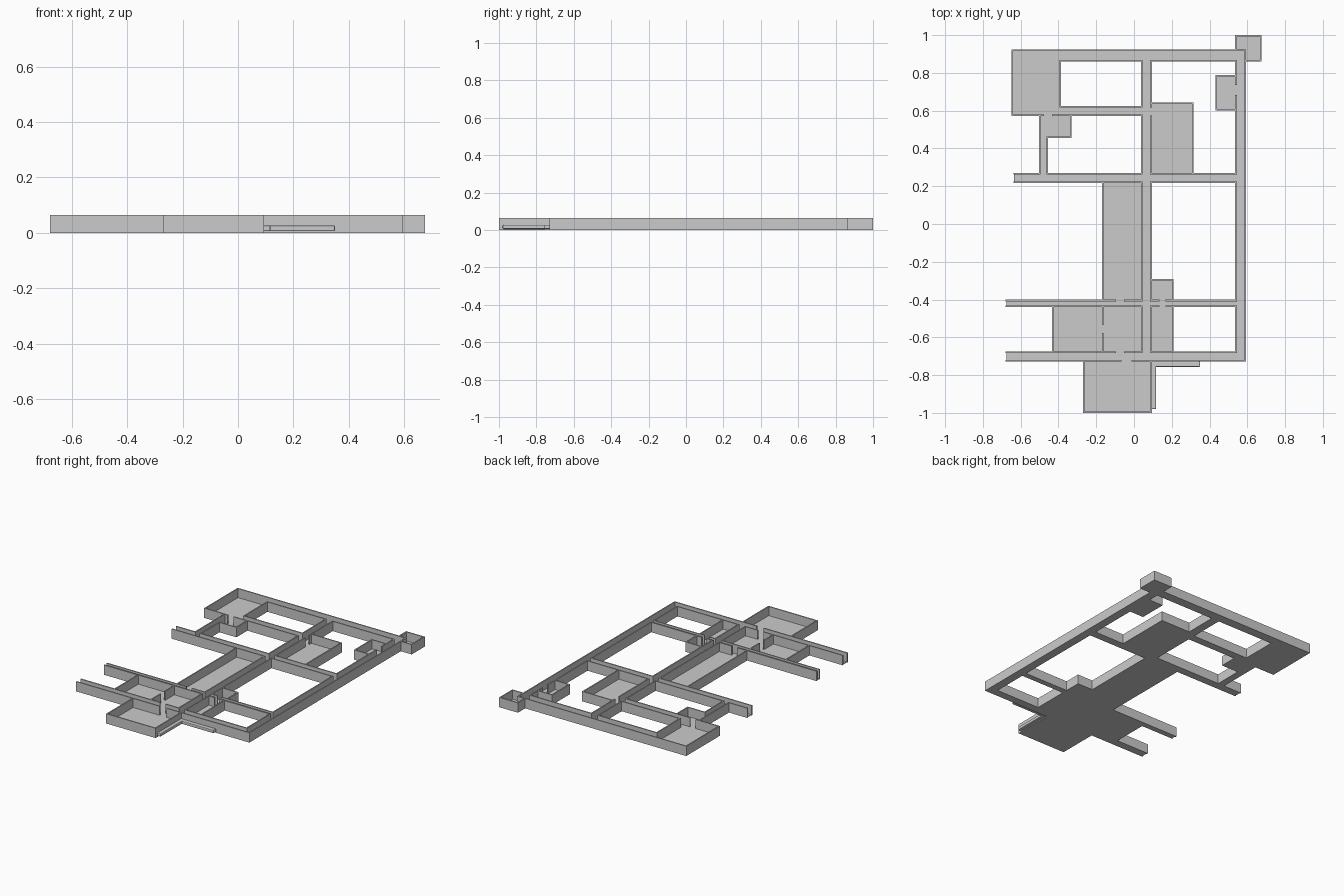
import bpy
import bmesh

cube = bpy.data.objects.get("Cube")
if cube:
    bpy.data.objects.remove(cube)

HEIGHT = 0.065
THICK = 0.008
FLOOR = 0.005

grey = bpy.data.materials.new("light grey")
grey.use_nodes = True
colour = (0.6, 0.6, 0.6, 1)
grey.diffuse_color = colour
grey.node_tree.nodes["Principled BSDF"].inputs["Base Color"].default_value = colour

# Footprints: x0, y0, x1, y1
corridors = {
    "back_corridor": (-0.39, 0.865, 0.59, 0.92),
    "side_corridor": (0.54, -0.725, 0.59, 0.92),
    "central_corridor": (0.04, -0.725, 0.09, 0.92),
    "middle_corridor": (-0.635, 0.22, 0.59, 0.265),
    "short_corridor": (-0.39, 0.575, 0.09, 0.62),
    "front_corridor": (-0.675, -0.435, 0.59, -0.405),
    "entrance_corridor": (-0.675, -0.725, 0.59, -0.68),
    "link_corridor": (-0.5, 0.265, -0.46, 0.46),
}
rooms = {
    "corner_hall": (-0.645, 0.575, -0.39, 0.92),
    "small_lobby": (-0.5, 0.46, -0.335, 0.575),
    "back_room": (0.09, 0.265, 0.31, 0.64),
    "long_room": (-0.165, -0.405, 0.04, 0.22),
    "inner_room": (-0.165, -0.68, 0.04, -0.435),
    "left_room": (-0.43, -0.68, -0.165, -0.435),
    "closet": (0.09, -0.405, 0.205, -0.295),
    "right_room": (0.09, -0.68, 0.205, -0.435),
    "porch": (-0.265, -0.996, 0.09, -0.725),
    "corner_tower": (0.54, 0.865, 0.67, 0.996),
    "side_alcove": (0.435, 0.605, 0.54, 0.785),
}
# Doorways and open corridor ends
openings = [
    (-0.48, 0.56, -0.43, 0.59),
    (-0.5, 0.45, -0.46, 0.47),
    (-0.5, 0.26, -0.46, 0.27),
    (-0.4, 0.575, -0.38, 0.62),
    (-0.4, 0.865, -0.38, 0.92),
    (0.53, 0.68, 0.55, 0.74),
    (0.08, 0.57, 0.1, 0.62),
    (-0.1, -0.41, -0.05, -0.4),
    (-0.17, -0.58, -0.16, -0.53),
    (-0.1, -0.69, -0.05, -0.67),
    (0.13, -0.44, 0.17, -0.4),
    (-0.07, -0.73, -0.01, -0.72),
    (-0.68, -0.435, -0.67, -0.405),
    (-0.68, -0.725, -0.67, -0.68),
    (-0.64, 0.22, -0.63, 0.265),
]


def inside(rect, x, y):
    return rect[0] < x < rect[2] and rect[1] < y < rect[3]


def zone(x, y):
    """Corridors merge into one zone; every room is its own."""
    if any(inside(r, x, y) for r in corridors.values()):
        return "corridor"
    return next((n for n, r in rooms.items() if inside(r, x, y)), None)


def add_box(bm, x0, y0, z0, x1, y1, z1):
    verts = bmesh.ops.create_cube(bm, size=1)["verts"]
    for v in verts:
        v.co = (x1 if v.co.x > 0 else x0, y1 if v.co.y > 0 else y0,
                z1 if v.co.z > 0 else z0)


def finish(bm, name):
    mesh = bpy.data.meshes.new(name)
    bm.to_mesh(mesh)
    bm.free()
    mesh.materials.append(grey)
    obj = bpy.data.objects.new(name, mesh)
    bpy.context.collection.objects.link(obj)
    return obj


# Floor slabs
for name, (x0, y0, x1, y1) in {**corridors, **rooms}.items():
    bm = bmesh.new()
    add_box(bm, x0, y0, 0, x1, y1, FLOOR)
    finish(bm, name + "_floor")

# Walls stand wherever two zones meet, joined into straight runs
every = list(corridors.values()) + list(rooms.values()) + openings
half = THICK / 2
for axis, name in enumerate(("crosswise_walls", "lengthwise_walls")):
    other = 1 - axis
    across = sorted({r[i] for r in every for i in (other, other + 2)})
    along = sorted({r[i] for r in every for i in (axis, axis + 2)})
    bm = bmesh.new()
    for c in across:
        runs = []
        for a, b in zip(along, along[1:]):
            mid = (a + b) / 2
            low, high, here = [(mid, c + d) if axis == 0 else (c + d, mid)
                               for d in (-0.001, 0.001, 0)]
            if zone(*low) == zone(*high) or any(inside(o, *here) for o in openings):
                continue
            if runs and runs[-1][1] == a:
                runs[-1][1] = b
            else:
                runs.append([a, b])
        for a, b in runs:
            a, b = a - half, b + half
            if axis == 0:
                add_box(bm, a, c - half, 0, b, c + half, HEIGHT)
            else:
                add_box(bm, c - half, a, 0, c + half, b, HEIGHT)
    finish(bm, name)

# Low rounded ledge around the porch corner
for name, rect in (("front_ledge", (0.09, -0.757, 0.35, -0.727)),
                   ("porch_ledge", (0.09, -0.98, 0.117, -0.727))):
    bm = bmesh.new()
    add_box(bm, rect[0], rect[1], 0.006, rect[2], rect[3], 0.027)
    ledge = finish(bm, name)
    bevel = ledge.modifiers.new("rounded edges", "BEVEL")
    bevel.width = 0.005
    bevel.segments = 2
